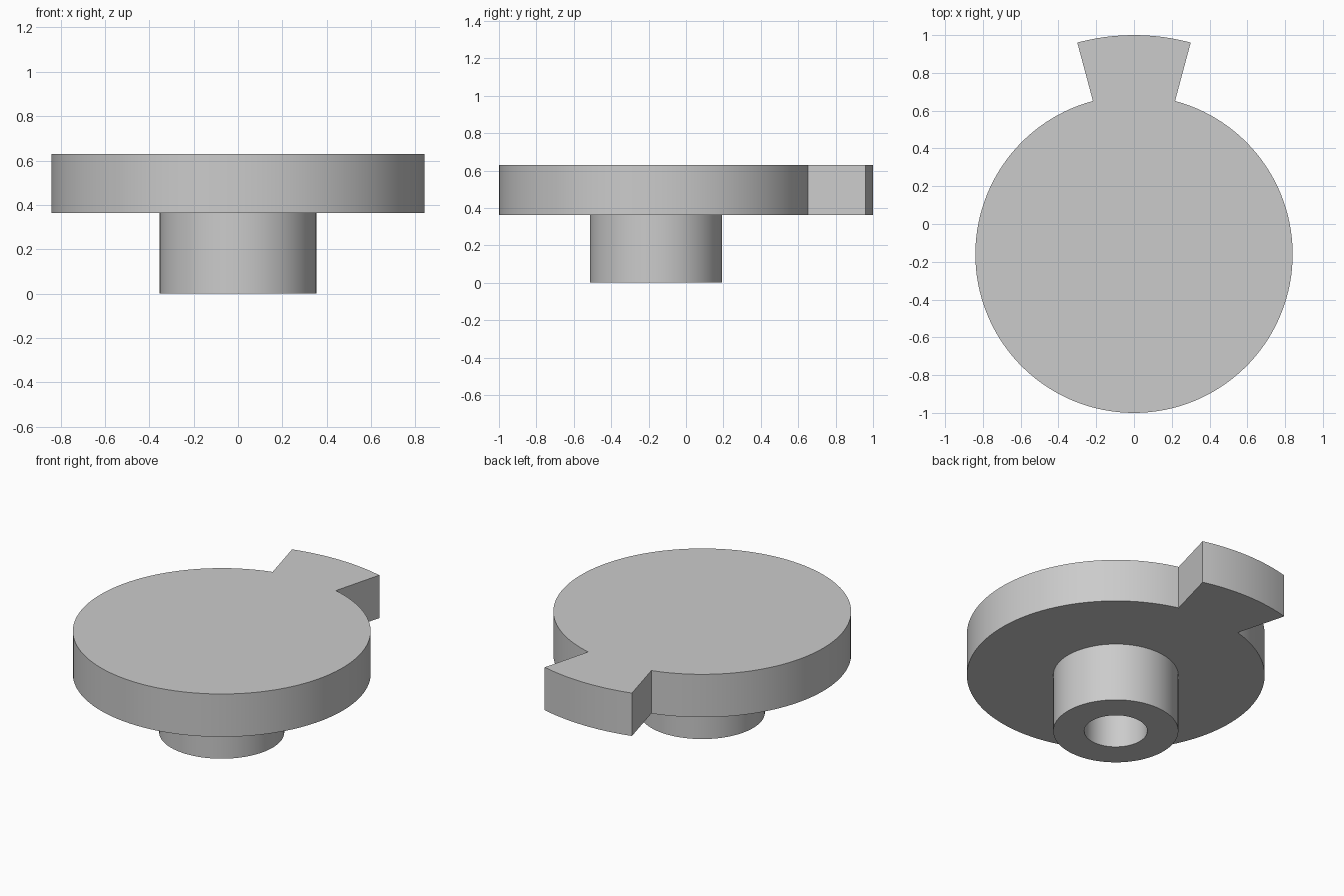
import bpy
import bmesh
from math import sin, cos, radians, pi
from mathutils import Matrix

cube = bpy.data.objects.get("Cube")
if cube:
    bpy.data.objects.remove(cube, do_unlink=True)

AXIS_Y = -0.16       # shared centre of disc and hub
DISC_R, TAB_R = 0.84, 1.16
HUB_R, BORE_R = 0.353, 0.178
PLATE_Z, TOP_Z = 0.363, 0.63
TAB_HALF = radians(15)

grey = bpy.data.materials.new("plain grey")
grey.use_nodes = True
colour = (0.6, 0.6, 0.6, 1)
grey.diffuse_color = colour
grey.node_tree.nodes["Principled BSDF"].inputs["Base Color"].default_value = colour


def finish(bm, name):
    """Turn a bmesh into a smooth-shaded object with sharp edges."""
    bmesh.ops.recalc_face_normals(bm, faces=bm.faces)
    mesh = bpy.data.meshes.new(name)
    bm.to_mesh(mesh)
    bm.free()
    mesh.materials.append(grey)
    obj = bpy.data.objects.new(name, mesh)
    obj.location.y = AXIS_Y
    bpy.context.collection.objects.link(obj)
    bpy.ops.object.select_all(action="DESELECT")
    obj.select_set(True)
    bpy.context.view_layer.objects.active = obj
    bpy.ops.object.shade_smooth_by_angle(angle=radians(30))
    return obj


def arc(radius, start, end, steps):
    """Points along an arc; angle is measured from the back (+y)."""
    angles = [start + (end - start) * i / steps for i in range(steps + 1)]
    return [(radius * sin(a), radius * cos(a), PLATE_Z) for a in angles]


# Disc with its radial tab: one outline, extruded upward
outline = arc(TAB_R, -TAB_HALF, TAB_HALF, 12)
outline += arc(DISC_R, TAB_HALF, 2 * pi - TAB_HALF, 120)
bm = bmesh.new()
base = bm.faces.new([bm.verts.new(p) for p in outline])
grown = bmesh.ops.extrude_face_region(bm, geom=[base], use_keep_orig=True)
top = [v for v in grown["geom"] if isinstance(v, bmesh.types.BMVert)]
bmesh.ops.translate(bm, verts=top, vec=(0, 0, TOP_Z - PLATE_Z))
finish(bm, "tabbed_disc")

# Hollow hub: wall section spun about the axis, bore closed by the disc
bm = bmesh.new()
section = [(HUB_R, PLATE_Z), (HUB_R, 0), (BORE_R, 0), (BORE_R, PLATE_Z)]
verts = [bm.verts.new((r, 0, z)) for r, z in section]
edges = [bm.edges.new(pair) for pair in zip(verts, verts[1:])]
bmesh.ops.spin(bm, geom=verts + edges, cent=(0, 0, 0), axis=(0, 0, 1),
               angle=2 * pi, steps=96)
bmesh.ops.remove_doubles(bm, verts=bm.verts, dist=0.0001)
# Make the open-topped wall face outward
bmesh.ops.recalc_face_normals(bm, faces=bm.faces)
hub = finish(bm, "hollow_hub")
if any(p.normal.z > 0.5 for p in hub.data.polygons):
    hub.data.flip_normals()
